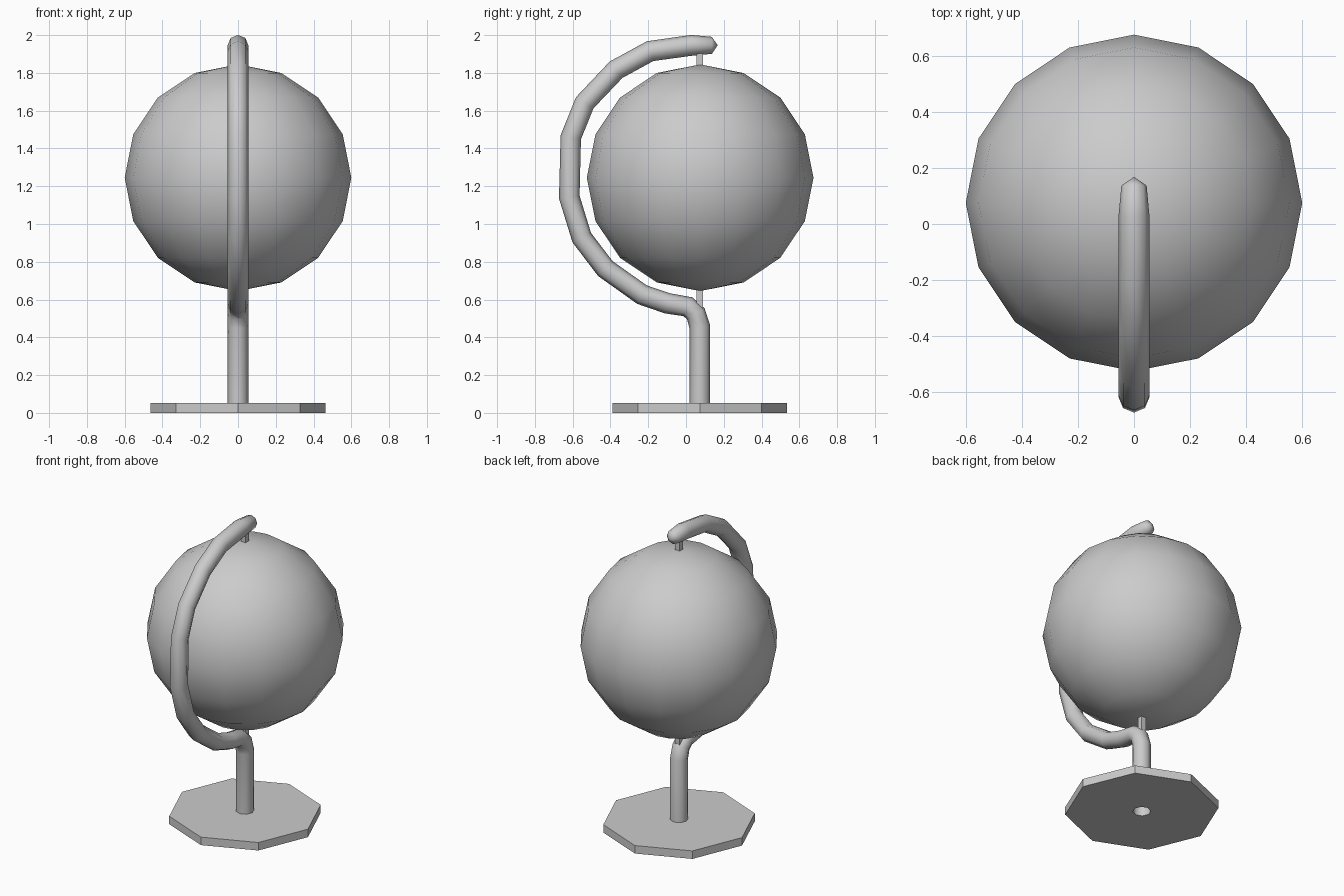
import bpy, bmesh
from math import cos, sin, pi
from mathutils import Vector

if "Cube" in bpy.data.objects:
    bpy.data.objects.remove(bpy.data.objects["Cube"])

AXIS_Y = 0.073      # y position of globe axis, post and base
SIDES = 8


def loft(name, rings, tip=None, smooth=False):
    """Skin a list of vertex rings, optionally closing the last one to a tip."""
    bm = bmesh.new()
    loops = [[bm.verts.new(p) for p in ring] for ring in rings]
    n = len(rings[0])
    for a, b in zip(loops, loops[1:]):
        for i in range(n):
            j = (i + 1) % n
            bm.faces.new((a[i], a[j], b[j], b[i]))
    if tip:
        t = bm.verts.new(tip)
        for i in range(n):
            bm.faces.new((loops[-1][i], loops[-1][(i + 1) % n], t))
    bmesh.ops.recalc_face_normals(bm, faces=bm.faces)
    for f in bm.faces:
        f.smooth = smooth
    me = bpy.data.meshes.new(name)
    bm.to_mesh(me)
    bm.free()
    ob = bpy.data.objects.new(name, me)
    bpy.context.collection.objects.link(ob)
    return ob


def ring(centre, u, v, r):
    return [centre + r * (cos(2 * pi * i / SIDES) * u + sin(2 * pi * i / SIDES) * v)
            for i in range(SIDES)]


X, Y = Vector((1, 0, 0)), Vector((0, 1, 0))

# Octagonal base plate with a hole where the hollow post enters
loft("base", [ring(Vector((0, AXIS_Y, z)), X, Y, r) for r, z in
              ((0.055, 0), (0.4625, 0), (0.4625, 0.053), (0.055, 0.053))])

# Post and curved arm: one tube following a side-view path (y, z)
path = [(AXIS_Y, 0.0), (AXIS_Y, 0.456), (0.052, 0.525), (0.01, 0.562),
        (-0.098, 0.58), (-0.233, 0.626), (-0.427, 0.764), (-0.552, 0.928),
        (-0.618, 1.143), (-0.61, 1.459), (-0.536, 1.642), (-0.37, 1.817),
        (-0.19, 1.915), (0.03, 1.946), (0.137, 1.946)]
pts = [Vector((0, y, z)) for y, z in path]
rings = []
for i, p in enumerate(pts):
    d_in = (p - pts[i - 1]).normalized() if i else Vector((0, 0, 1))
    d_out = (pts[i + 1] - p).normalized() if i < len(pts) - 1 else d_in
    tangent = (d_in + d_out).normalized()
    radius = 0.045 if i == len(pts) - 1 else 0.055
    rings.append(ring(p, X, X.cross(tangent), radius))
loft("stand_arm", rings, tip=(0, 0.168, 1.946), smooth=True)

# Globe
bpy.ops.mesh.primitive_uv_sphere_add(segments=16, ring_count=8, radius=0.6,
                                     location=(0, AXIS_Y + 0.002, 1.245))
globe = bpy.context.object
globe.name = "globe"
bpy.ops.object.shade_smooth()

# Thin square axle through the globe
bpy.ops.mesh.primitive_cube_add(size=1, location=(0, AXIS_Y, 1.235))
axle = bpy.context.object
axle.name = "axle"
axle.scale = (0.034, 0.034, 1.37)
